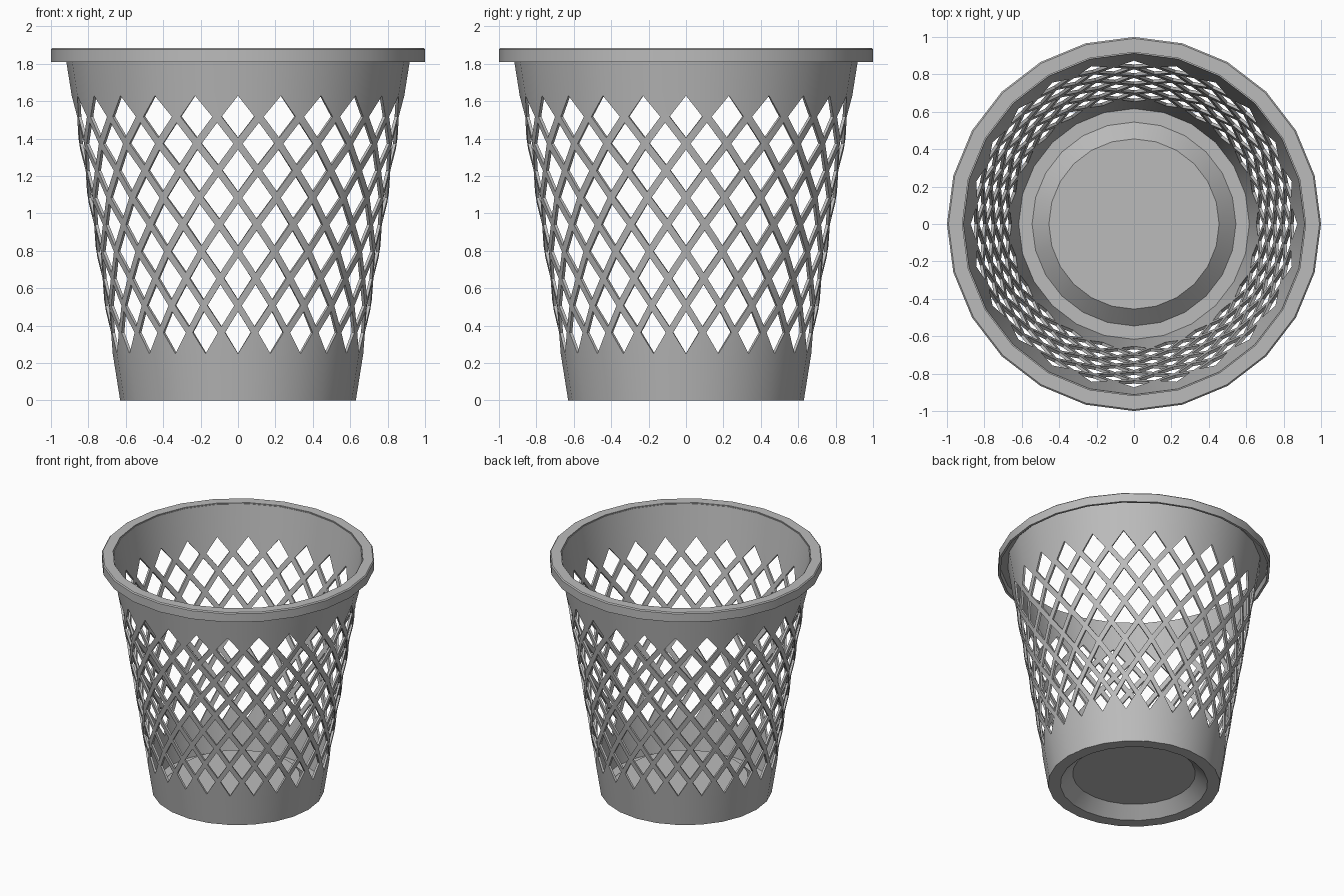
import bpy, bmesh, math

if "Cube" in bpy.data.objects:
    bpy.data.objects.remove(bpy.data.objects["Cube"])

N = 24                      # sides of the basket, and holes per row
STEP = 2 * math.pi / N
ROWS, PITCH, HOLE = 9, 0.1443, 0.78
TOP_ROW = 1.517

grey = bpy.data.materials.new("grey plastic")
grey.diffuse_color = (0.5, 0.5, 0.5, 1)
grey.use_nodes = True
grey.node_tree.nodes["Principled BSDF"].inputs["Base Color"].default_value = grey.diffuse_color


def finish(name, bm):
    bmesh.ops.remove_doubles(bm, verts=bm.verts, dist=0.0005)
    bmesh.ops.recalc_face_normals(bm, faces=bm.faces)
    me = bpy.data.meshes.new(name)
    bm.to_mesh(me)
    bm.free()
    me.materials.append(grey)
    ob = bpy.data.objects.new(name, me)
    bpy.context.collection.objects.link(ob)
    bpy.ops.object.select_all(action='DESELECT')
    ob.select_set(True)
    bpy.context.view_layer.objects.active = ob
    bpy.ops.object.shade_smooth_by_angle(angle=math.radians(30))
    return ob


def lathe(name, profile):
    """Closed loop of (radius, z) swept round the z axis."""
    bm = bmesh.new()
    n = len(profile)
    for i in range(N):
        for k in range(n):
            quad = [(profile[k], i), (profile[(k + 1) % n], i),
                    (profile[(k + 1) % n], i + 1), (profile[k], i + 1)]
            pts = []
            for (r, z), s in quad:
                p = (r * math.cos(s * STEP), r * math.sin(s * STEP), z)
                if all(math.dist(p, q) > 1e-5 for q in pts):
                    pts.append(p)
            if len(pts) > 2:
                bm.faces.new([bm.verts.new(p) for p in pts])
    return finish(name, bm)


def wall_point(u, z):
    """Point on the tapered 24-sided wall; u counts sides."""
    r = 0.63 + 0.159 * z
    r *= math.cos(STEP / 2) / math.cos((u % 1 - 0.5) * STEP)
    return (r * math.cos(u * STEP), r * math.sin(u * STEP), z)


# Wall: solid bands above and below a lattice of diamond holes
bm = bmesh.new()


def face(*uz):
    bm.faces.new([bm.verts.new(wall_point(u, z)) for u, z in uz])


z_hi = TOP_ROW + PITCH
z_last = TOP_ROW - (ROWS - 1) * PITCH
z_lo = z_last - PITCH
for i in range(N):
    face((i, 0), (i + 1, 0), (i + 1, z_lo), (i, z_lo))
    face((i, z_lo), (i + 1, z_lo), (i + 0.5, z_last))
    face((i, z_hi), (i + 0.5, TOP_ROW), (i + 1, z_hi))
    face((i, z_hi), (i + 1, z_hi), (i + 1, 1.875), (i, 1.875))
    for j in range(ROWS):
        u, z = i + 0.5 * (j % 2), TOP_ROW - j * PITCH
        dirs = [(0.5, 0), (0, PITCH), (-0.5, 0), (0, -PITCH)]
        for k in range(4):
            (a, b), (c, d) = dirs[k], dirs[(k + 1) % 4]
            face((u + a, z + b), (u + c, z + d),
                 (u + c * HOLE, z + d * HOLE), (u + a * HOLE, z + b * HOLE))
for f in bm.faces:
    f.normal_update()
wall = finish("lattice_wall", bm)
# Make sure the wall normals face outward before thickening inward
me = wall.data
if sum(p.normal.x * p.center.x + p.normal.y * p.center.y for p in me.polygons) < 0:
    me.flip_normals()
mod = wall.modifiers.new("thickness", 'SOLIDIFY')
mod.thickness = 0.016
mod.offset = -1
bpy.ops.object.modifier_apply(modifier=mod.name)
bpy.ops.object.shade_smooth_by_angle(angle=math.radians(30))

# Rim: overhanging lip, hollow underneath
lathe("rim", [(0.918, 1.885), (0.992, 1.885), (1.0, 1.877), (1.0, 1.81),
              (0.982, 1.81), (0.982, 1.867), (0.918, 1.867)])

# Floor: flat foot ring with raised centre
lathe("floor", [(0.628, 0.0), (0.54, 0.0), (0.45, 0.085), (0, 0.085),
                (0, 0.103), (0.455, 0.103), (0.545, 0.018), (0.622, 0.018)])
